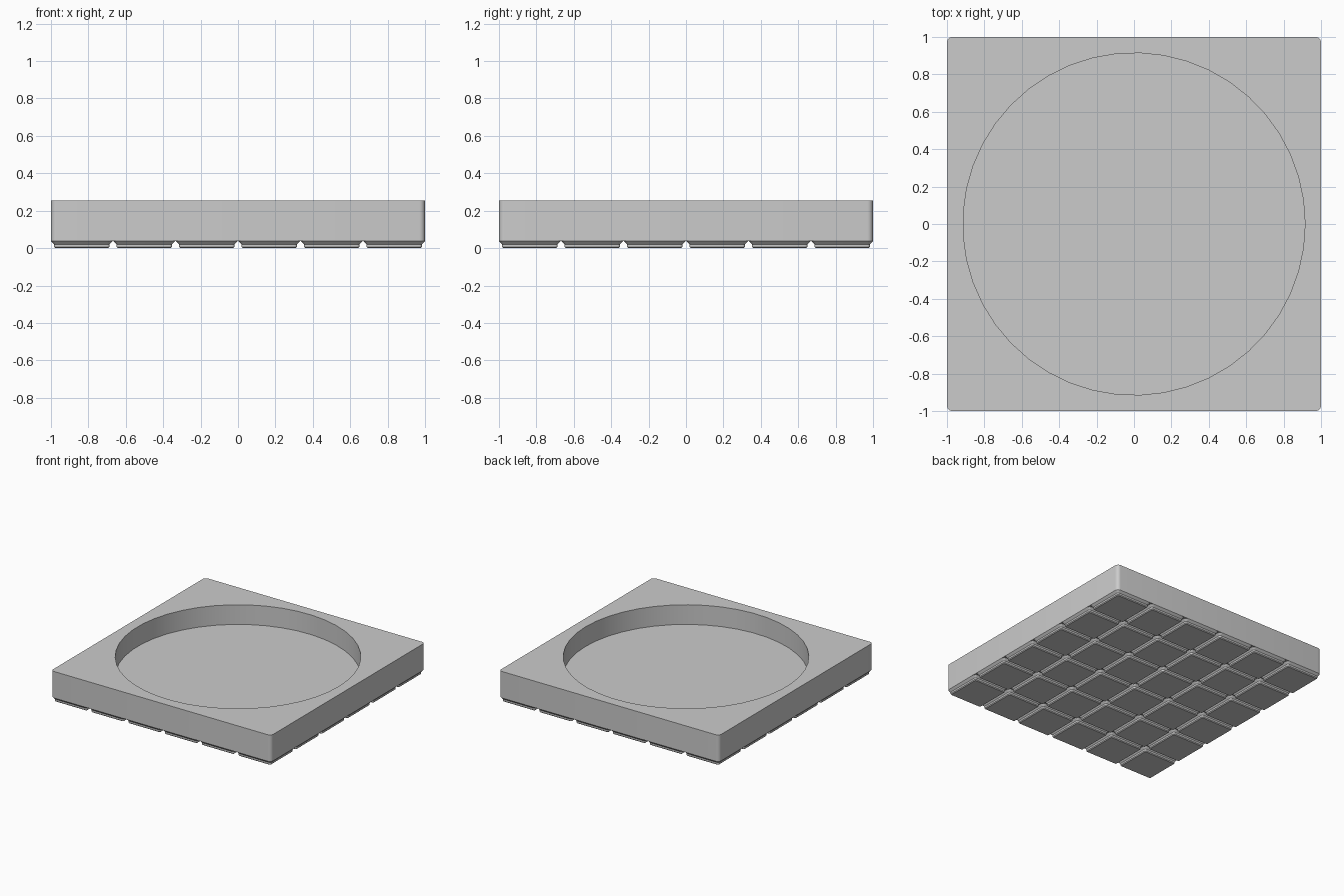
import bpy, bmesh, math

if "Cube" in bpy.data.objects:
    bpy.data.objects.remove(bpy.data.objects["Cube"], do_unlink=True)

MM = 2 / 251.5                      # one millimetre in model units
PITCH, CELLS = 42 * MM, 6
FOOT_TOP, TOP, FLOOR = 4.75 * MM, 32.1 * MM, 11.8 * MM
POCKET_R, POCKET_SIDES = 115 * MM, 45

grey = bpy.data.materials.new("light grey")
grey.use_nodes = True
colour = (0.6, 0.6, 0.6, 1)
grey.diffuse_color = colour
grey.node_tree.nodes["Principled BSDF"].inputs["Base Color"].default_value = colour


def rounded_square(bm, size, radius, z, cx=0, cy=0, steps=6):
    """Ring of vertices around a square with rounded corners."""
    ring, inset = [], size / 2 - radius
    for quarter, (sx, sy) in enumerate([(1, 1), (-1, 1), (-1, -1), (1, -1)]):
        for i in range(steps + 1):
            a = (quarter + i / steps) * math.pi / 2
            ring.append(bm.verts.new((cx + sx * inset + radius * math.cos(a),
                                      cy + sy * inset + radius * math.sin(a), z)))
    return ring


def circle(bm, radius, sides, z):
    angles = [2 * math.pi * i / sides for i in range(sides)]
    return [bm.verts.new((radius * math.cos(a), radius * math.sin(a), z)) for a in angles]


def skin(bm, lower, upper):
    """Wall of quads between two rings."""
    n = len(lower)
    for i in range(n):
        j = (i + 1) % n
        bm.faces.new((lower[i], lower[j], upper[j], upper[i]))


def ring_edges(bm, ring):
    return [bm.edges.get((ring[i - 1], ring[i])) for i in range(len(ring))]


def finish(bm, name):
    mesh = bpy.data.meshes.new(name)
    bm.to_mesh(mesh)
    bm.free()
    mesh.materials.append(grey)
    obj = bpy.data.objects.new(name, mesh)
    bpy.context.collection.objects.link(obj)
    bpy.ops.object.select_all(action='DESELECT')
    obj.select_set(True)
    bpy.context.view_layer.objects.active = obj
    bpy.ops.object.shade_smooth_by_angle(angle=math.radians(30))


# Square tray with a round pocket
bm = bmesh.new()
base = rounded_square(bm, 2, 3.75 * MM, FOOT_TOP)
rim = rounded_square(bm, 2, 3.75 * MM, TOP)
pocket_floor = circle(bm, POCKET_R, POCKET_SIDES, FLOOR)
pocket_rim = circle(bm, POCKET_R, POCKET_SIDES, TOP)
skin(bm, base, rim)
skin(bm, pocket_rim, pocket_floor)
bm.faces.new(list(reversed(base)))
bm.faces.new(pocket_floor)
bmesh.ops.triangle_fill(bm, use_beauty=True, normal=(0, 0, 1),
                        edges=ring_edges(bm, rim) + ring_edges(bm, pocket_rim))
bmesh.ops.recalc_face_normals(bm, faces=bm.faces)
finish(bm, "tray_body")

# Grid of stepped feet: (width, corner radius, height) in millimetres
FOOT = [(35.6, 0.8, 0), (37.2, 1.6, 0.8), (37.2, 1.6, 2.6), (41.5, 3.75, 4.75)]
bm = bmesh.new()
for col in range(CELLS):
    for row in range(CELLS):
        cx = (col - (CELLS - 1) / 2) * PITCH
        cy = (row - (CELLS - 1) / 2) * PITCH
        rings = [rounded_square(bm, w * MM, r * MM, z * MM, cx, cy) for w, r, z in FOOT]
        bm.faces.new(list(reversed(rings[0])))
        for lower, upper in zip(rings, rings[1:]):
            skin(bm, lower, upper)
finish(bm, "grid_feet")
